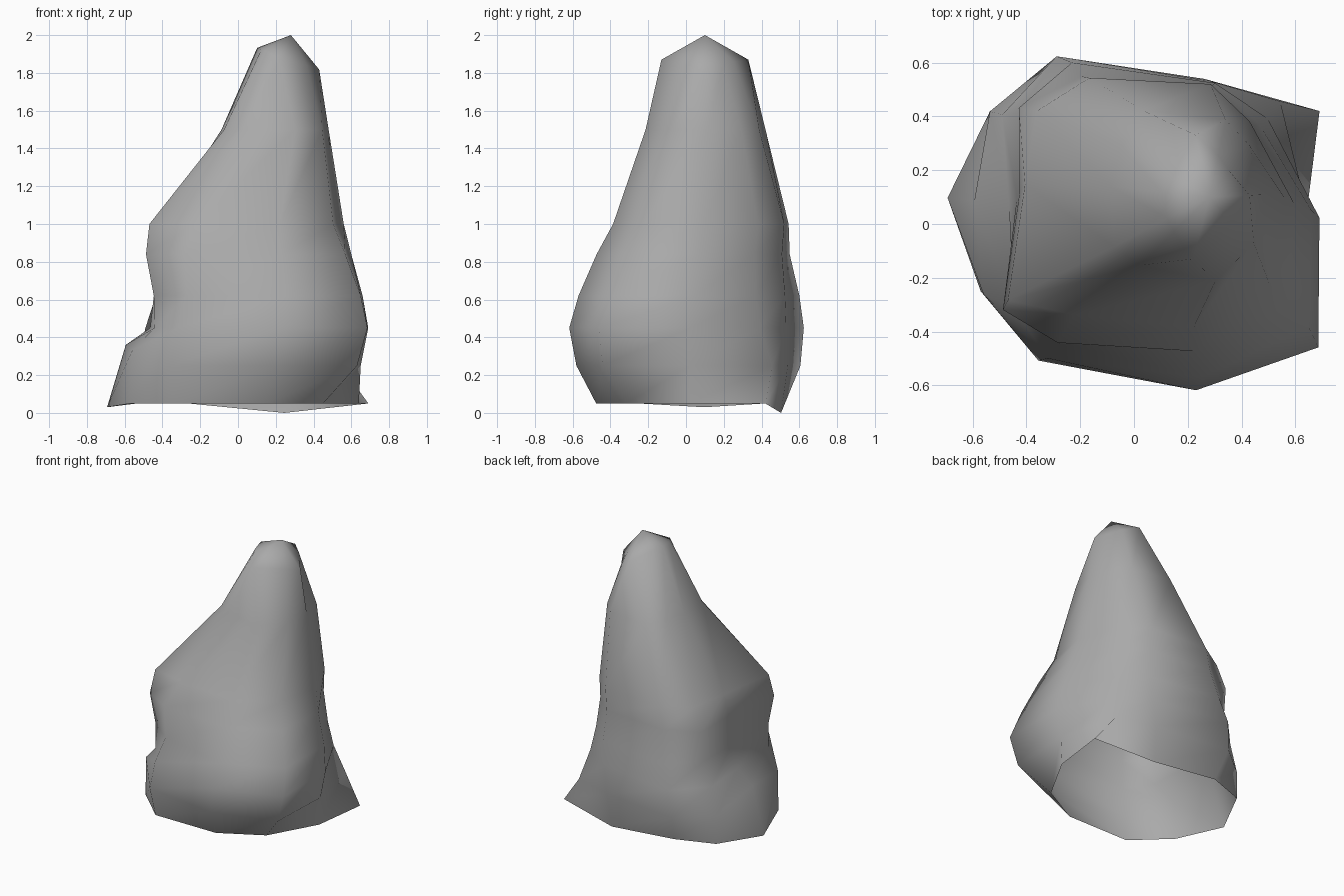
import bpy
import bmesh
from math import cos, sin, radians
from mathutils import Vector

default_cube = bpy.data.objects.get("Cube")
if default_cube:
    bpy.data.objects.remove(default_cube, do_unlink=True)


def make_material(name, colour):
    material = bpy.data.materials.new(name)
    material.use_nodes = True
    material.diffuse_color = colour
    shader = material.node_tree.nodes["Principled BSDF"]
    shader.inputs["Base Color"].default_value = colour
    shader.inputs["Roughness"].default_value = 0.9
    return material


# Directions of the vertical ridges, in degrees, starting at the flared corner
RIDGE_ANGLES = (40, 64, 117, 142, 172, 214, 235, 288, 325, 2)

# Cross-sections from base to tip: centre of the section, reach of each ridge
SECTIONS = (
    ((0, 0, .05), (.8, .56, .58, .68, .7, .6, .58, .5, .55, .64)),
    ((0, 0, .25), (.71, .6, .68, .68, .6, .6, .62, .61, .77, .65)),
    ((.03, 0, .45), (.61, .59, .7, .66, .5, .57, .61, .65, .8, .66)),
    ((.06, .03, .62), (.53, .55, .64, .62, .5, .61, .58, .63, .72, .6)),
    ((.06, .05, .84), (.49, .51, .56, .62, .49, .66, .6, .55, .62, .54)),
    ((.07, .08, 1), (.47, .49, .52, .55, .48, .65, .51, .49, .53, .49)),
    ((.2, .1, 1.5), (.3, .32, .36, .31, .29, .33, .31, .33, .3, .28)),
    ((.24, .1, 1.87), (.15, .17, .2, .13, .14, .14, .16, .2, .15, .19)),
)
TIP = (.28, .1, 2)


def add_ring(mesh, centre, reaches):
    """Add one cross-section of the rock as a ring of vertices."""
    ring = []
    for angle, reach in zip(RIDGE_ANGLES, reaches):
        turn = radians(angle)
        offset = Vector((cos(turn), sin(turn), 0)) * reach
        ring.append(mesh.verts.new(Vector(centre) + offset))
    return ring


def bridge(mesh, lower, upper):
    """Join two neighbouring rings with a band of quads."""
    count = len(lower)
    for i in range(count):
        j = (i + 1) % count
        mesh.faces.new((lower[i], lower[j], upper[j], upper[i]))


# Leaning rock spire, a hollow shell lofted through its cross-sections
mesh = bmesh.new()
rings = [add_ring(mesh, *section) for section in SECTIONS]
for lower, upper in zip(rings, rings[1:]):
    bridge(mesh, lower, upper)

# Open base: flared corner, rear and left edges dipping to the ground
base = rings[0]
base[0].co = (.69, .42, .05)
base[1].co.z = 0
base[4].co.z = .03
base[5].co = (-.57, -.25, .05)

# Ledge sticking out low on the left side
ledge = rings[1]
ledge[4].co.z = .36
ledge[5].co = (-.56, -.26, .33)

# Pointed tip above a shoulder that slopes down to one side
top = rings[-1]
for vertex in top:
    vertex.co.z -= .35 * (vertex.co.x - TIP[0])
top[2].co = (.23, .33, 1.87)
top[7].co = (.22, -.13, 1.87)
tip = mesh.verts.new(TIP)
for i, vertex in enumerate(top):
    mesh.faces.new((vertex, top[(i + 1) % len(top)], tip))

data = bpy.data.meshes.new("rock_spire")
mesh.to_mesh(data)
mesh.free()

rock = bpy.data.objects.new("rock_spire", data)
bpy.context.collection.objects.link(rock)
data.materials.append(make_material("stone grey", (.4, .4, .4, 1)))

# Smooth weathered sides
bpy.ops.object.select_all(action="DESELECT")
rock.select_set(True)
bpy.context.view_layer.objects.active = rock
bpy.ops.object.shade_smooth_by_angle(angle=radians(80))
